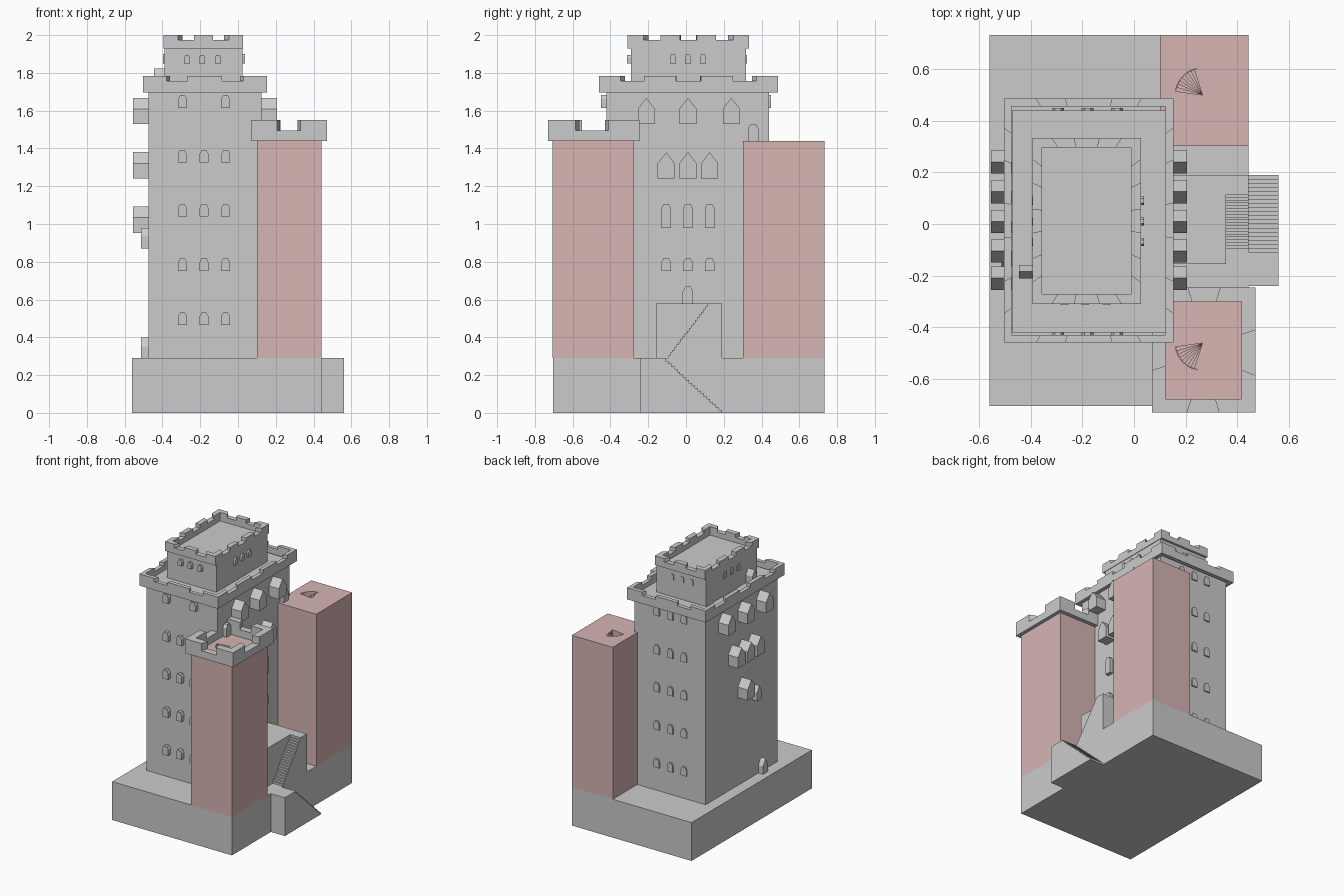
import bpy, bmesh, math
from mathutils import Vector

if "Cube" in bpy.data.objects:
    bpy.data.objects.remove(bpy.data.objects["Cube"])

red = bpy.data.materials.new("red_stone")
red.diffuse_color = (0.67, 0.46, 0.45, 1)
red.use_nodes = True
red.node_tree.nodes["Principled BSDF"].inputs["Base Color"].default_value = red.diffuse_color


def finish(name, bm, mat=None):
    bmesh.ops.recalc_face_normals(bm, faces=bm.faces)
    me = bpy.data.meshes.new(name)
    bm.to_mesh(me)
    bm.free()
    ob = bpy.data.objects.new(name, me)
    bpy.context.collection.objects.link(ob)
    if mat:
        me.materials.append(mat)
    return ob


def prism(bm, pts, vec):
    """Extrude a closed 3D outline along vec."""
    f = bm.faces.new([bm.verts.new(p) for p in pts])
    r = bmesh.ops.extrude_face_region(bm, geom=[f], use_keep_orig=True)
    bmesh.ops.translate(bm, vec=vec,
                        verts=[v for v in r["geom"] if isinstance(v, bmesh.types.BMVert)])


def add_box(bm, x0, x1, y0, y1, z0, z1):
    prism(bm, [(x0, y0, z0), (x1, y0, z0), (x1, y1, z0), (x0, y1, z0)], (0, 0, z1 - z0))


def box(name, *d, mat=None):
    bm = bmesh.new()
    add_box(bm, *d)
    return finish(name, bm, mat)


def opening(bm, side, wall, c, w, z0, z1, out, gable=False):
    """Arched or gabled block standing out from a wall; side is +x, -x, +y or -y."""
    h, a = z1 - z0, w / 2
    if gable:
        prof = [(-a, z0), (a, z0), (a, z0 + .58 * h), (0, z1), (-a, z0 + .58 * h)]
    else:
        prof = [(-a, z0), (a, z0), (a, z1 - .45 * w), (.5 * a, z1), (-.5 * a, z1), (-a, z1 - .45 * w)]
    s = 1 if side[0] == "+" else -1
    start, length = wall - s * .01, s * (out + .01)
    if side[1] == "x":
        prism(bm, [(start, c + u, z) for u, z in prof], (length, 0, 0))
    else:
        prism(bm, [(c + u, start, z) for u, z in prof], (0, length, 0))


def parapet(name, x0, x1, y0, y1, t, z0, zlow, ztop, cuts_x, cuts_y):
    """Battlement ring with mitred corners; cuts are fractions where merlons start and end."""
    bm = bmesh.new()
    out = [Vector(p) for p in ((x0, y0, z0), (x1, y0, z0), (x1, y1, z0), (x0, y1, z0))]
    inn = [Vector(p) for p in ((x0 + t, y0 + t, z0), (x1 - t, y0 + t, z0),
                               (x1 - t, y1 - t, z0), (x0 + t, y1 - t, z0))]
    for i in range(4):
        j = (i + 1) % 4
        cuts = [0] + list(cuts_y if i % 2 else cuts_x) + [1]
        for k in range(len(cuts) - 1):
            a, b = cuts[k], cuts[k + 1]
            top = zlow if k % 2 else ztop
            prism(bm, [out[i].lerp(out[j], a), out[i].lerp(out[j], b),
                       inn[i].lerp(inn[j], b), inn[i].lerp(inn[j], a)], (0, 0, top - z0))
    return finish(name, bm)


def stairs(name, x0, x1, y_low, y_high, z0, z1, n=20):
    dy, dz = (y_high - y_low) / n, (z1 - z0) / n
    pts = [(x0, y_high, z0), (x0, y_low, z0)]
    for i in range(n):
        pts += [(x0, y_low + i * dy, z0 + (i + 1) * dz), (x0, y_low + (i + 1) * dy, z0 + (i + 1) * dz)]
    bm = bmesh.new()
    prism(bm, pts, (x1 - x0, 0, 0))
    return finish(name, bm)


# Plinth, landing, entrance platform and the two stair flights
box("plinth", -.56, .443, -.705, .733, 0, .29)
box("stair_landing", .443, .56, -.24, -.125, 0, .29)
stairs("lower_stairs", .443, .56, .19, -.125, 0, .29)
box("entrance_platform", .10, .357, -.155, .19, .29, .578)
box("platform_end", .357, .443, .125, .19, .29, .578)
stairs("upper_stairs", .357, .443, -.095, .125, .29, .578)

# Main tower and upper keep
TX0, TX1, TY0, TY1 = -.473, .124, -.42, .44
box("main_tower", TX0, TX1, TY0, TY1, .29, 1.72)
parapet("main_parapet", -.504, .153, -.46, .486, .03, 1.695, 1.757, 1.783,
        (.19, .36, .64, .81), (.12, .25, .43, .57, .75, .88))
KX0, KX1, KY0, KY1 = -.39, .023, -.29, .317
box("keep", KX0, KX1, KY0, KY1, 1.72, 1.935)
parapet("keep_parapet", -.394, .027, -.31, .334, .038, 1.93, 1.973, 2.0,
        (.18, .38, .62, .82), (.13, .27, .43, .57, .73, .87))

# Front and back windows
bm = bmesh.new()
for r, z in enumerate((.465, .752, 1.04, 1.325, 1.615)):
    for x in (-.294, -.18, -.066):
        if r < 4 or x != -.18:
            opening(bm, "-y", TY0, x, .047, z, z + .067, .03)
        opening(bm, "+y", TY1, x, .047, z, z + .067, .01)
for x in (-.27, -.19, -.107):
    opening(bm, "-y", KY0, x, .032, 1.85, 1.895, .022)
    opening(bm, "+y", KY1, x, .032, 1.85, 1.895, .007)
finish("front_back_windows", bm)

# Gabled bays on both long sides
bm = bmesh.new()
for side, wall in (("+x", TX1), ("-x", TX0)):
    for y in (-.21, .01, .24):
        opening(bm, side, wall, y, .09, 1.53, 1.668, .082, True)
    for y in (-.105, .01, .125):
        opening(bm, side, wall, y, .09, 1.24, 1.38, .082, True)
opening(bm, "-x", TX0, .01, .09, .953, 1.092, .082, True)
opening(bm, "-x", KX0, -.185, .052, 1.72, 1.822, .056, True)
finish("gabled_bays", bm)

# Right side windows and doors, left side doors
bm = bmesh.new()
for y in (-.105, .01, .125):
    opening(bm, "+x", TX1, y, .05, .98, 1.107, .03)
    opening(bm, "+x", TX1, y, .05, .752, .82, .03)
for y in (-.07, .01, .09):
    opening(bm, "+x", KX1, y, .032, 1.85, 1.9, .015)
    opening(bm, "-x", KX0, y, .032, 1.85, 1.9, .006)
opening(bm, "+x", TX1, .01, .055, .57, .668, .03)
for y in (-.33, .355):
    opening(bm, "+x", TX1, y, .055, 1.435, 1.53, .03)
opening(bm, "-x", TX0, -.145, .055, .87, .98, .04, True)
opening(bm, "-x", TX0, -.22, .06, .28, .4, .04, True)
finish("side_windows_doors", bm)


# Red corner towers with a spiral stair well sunk in each roof
def fan(bm, cx, cy, s, a0, a1, r, z0, z1, n):
    arc = [math.radians(a0 + (a1 - a0) * i / n) for i in range(n + 1)]
    prism(bm, [(cx, cy, z0)] + [(cx + r * math.cos(a), cy + s * r * math.sin(a), z0) for a in arc],
          (0, 0, z1 - z0))


for label, s, ya, yb in (("front", -1, -.706, -.277), ("back", 1, .303, .733)):
    tower = box(label + "_corner_tower", .10, .443, ya, yb, .29, 1.44, mat=red)
    cx, cy = .265, .5 * s
    if s < 0:
        cy = -.462
    bm = bmesh.new()
    fan(bm, cx, cy, s, 100, 172, .105, 1.34, 1.5, 9)
    cutter = finish(label + "_well_cutter", bm)
    cutter.hide_render = True
    cutter.hide_set(True)
    mod = tower.modifiers.new("well", "BOOLEAN")
    mod.operation, mod.object, mod.solver = "DIFFERENCE", cutter, "EXACT"
    bm = bmesh.new()
    for i in range(9):
        fan(bm, cx, cy, s, 100 + 8 * i, 108 + 8 * i, .104, 1.33, 1.435 - .01 * i, 1)
    finish(label + "_spiral_steps", bm, red)

parapet("corner_parapet", .07, .47, -.731, -.247, .053, 1.44, 1.495, 1.55,
        (.34, .65), (.3, .66))
